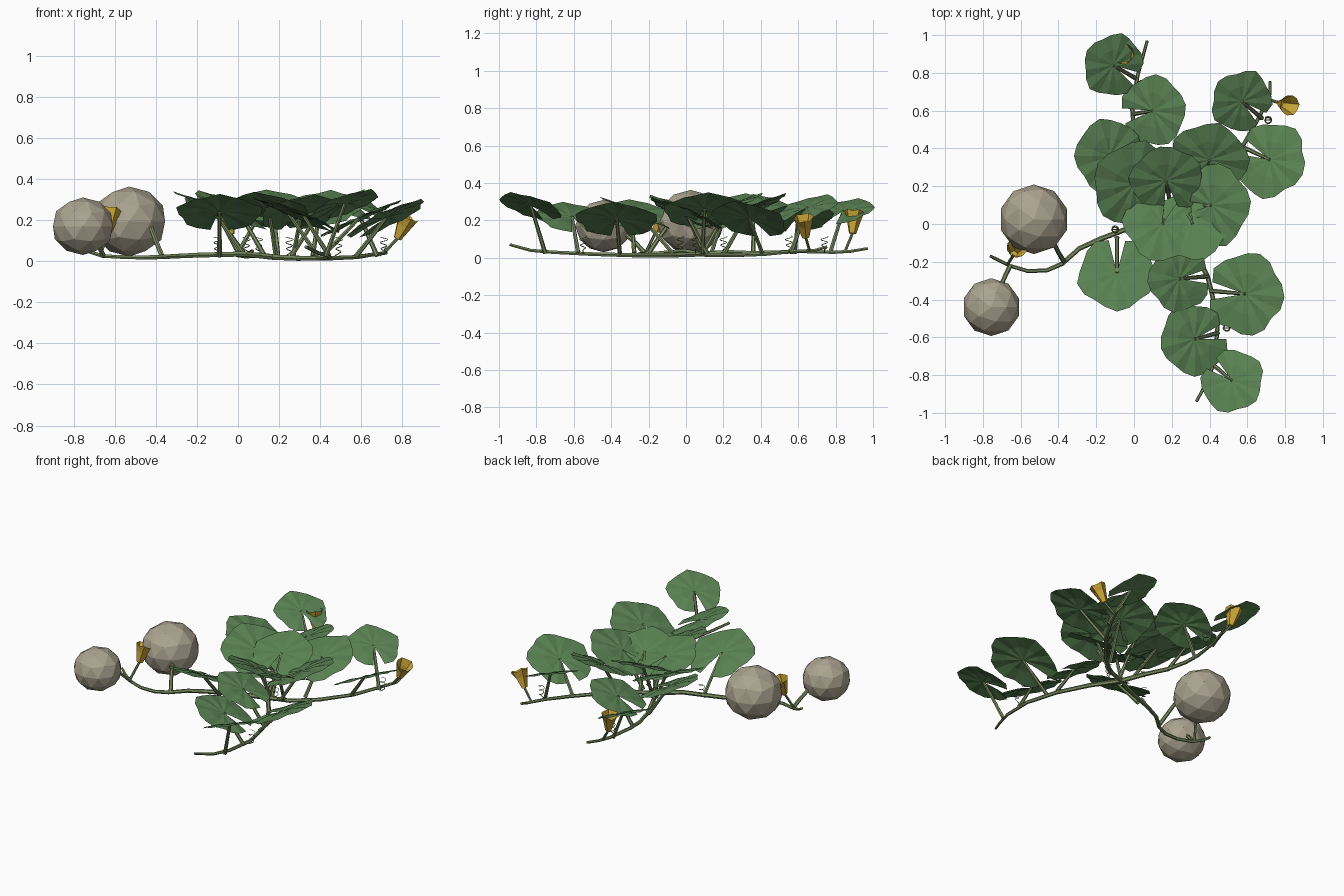
import bpy, bmesh, math, random
from mathutils import Vector, Matrix

if "Cube" in bpy.data.objects:
    bpy.data.objects.remove(bpy.data.objects["Cube"])

random.seed(4)


def mat(name, col):
    m = bpy.data.materials.new(name)
    m.diffuse_color = (*col, 1)
    m.use_nodes = True
    m.node_tree.nodes["Principled BSDF"].inputs["Base Color"].default_value = m.diffuse_color
    return m


GREEN = mat("leaf_green", (0.10, 0.22, 0.085))
STEM = mat("stem_green", (0.20, 0.27, 0.12))
TAN = mat("fruit_tan", (0.41, 0.37, 0.28))
GOLD = mat("flower_gold", (0.62, 0.40, 0.04))


def finish(bm, name, m):
    bmesh.ops.recalc_face_normals(bm, faces=bm.faces)
    me = bpy.data.meshes.new(name)
    bm.to_mesh(me)
    bm.free()
    me.materials.append(m)
    ob = bpy.data.objects.new(name, me)
    bpy.context.collection.objects.link(ob)
    return ob


def tube(name, pts, r0, r1, sides=6, m=STEM):
    """Tapered tube along a path, with closed ends."""
    pts = [Vector(p) for p in pts]
    bm = bmesh.new()
    rings = []
    n = len(pts)
    for i, p in enumerate(pts):
        t = (pts[min(i + 1, n - 1)] - pts[max(i - 1, 0)]).normalized()
        ref = Vector((0, 0, 1)) if abs(t.z) < 0.9 else Vector((1, 0, 0))
        u = t.cross(ref).normalized()
        v = u.cross(t)
        r = r0 + (r1 - r0) * i / (n - 1)
        rings.append([bm.verts.new(p + r * (u * math.cos(a) + v * math.sin(a)))
                      for a in (2 * math.pi * k / sides for k in range(sides))])
    for a, b in zip(rings, rings[1:]):
        for k in range(sides):
            j = (k + 1) % sides
            bm.faces.new((a[k], a[j], b[j], b[k]))
    bm.faces.new(rings[0])
    bm.faces.new(rings[-1])
    return finish(bm, name, m)


def leaf(name, x, y, z, R, ang, reach, tilt=24):
    """Round notched blade, tip raised outward, on a slanting stalk."""
    bm = bmesh.new()
    segs, gap = 18, math.radians(13)
    centre = bm.verts.new((0, 0, 0))
    rings = []
    for f in (0.5, 1.0):
        ring = []
        for i in range(segs + 1):
            a = -math.pi + gap + (2 * math.pi - 2 * gap) * i / segs
            r = R * f * (1 + 0.06 * math.cos(5 * a) * f + random.uniform(-0.02, 0.02))
            ridge = R * 0.016 * (1 if i % 2 else -1)
            ring.append(bm.verts.new((r * math.cos(a), r * math.sin(a),
                                      ridge + R * (0.10 * f - 0.13 * f * f))))
        rings.append(ring)
    a, b = rings
    for i in range(segs):
        bm.faces.new((centre, a[i], a[i + 1]))
        bm.faces.new((a[i], b[i], b[i + 1], a[i + 1]))
    th = math.radians(ang)
    bm.transform(Matrix.Translation((x, y, z)) @ Matrix.Rotation(th, 4, 'Z')
                 @ Matrix.Rotation(-math.radians(tilt), 4, 'Y'))
    finish(bm, name, GREEN)
    bx, by = x - reach * math.cos(th), y - reach * math.sin(th)
    tube(name + "_stalk", [(bx, by, 0.025),
                           ((bx + x) / 2, (by + y) / 2, z * 0.55),
                           (x, y, z)], 0.012, 0.009)


# Creeping vines spreading from one hub
H = (0.17, 0.08, 0.02)
tube("vine_back", [H, (0.1, 0.22, 0.03), (0.04, 0.36, 0.025), (0, 0.5, 0.03),
                   (-0.01, 0.61, 0.035), (0.02, 0.79, 0.03), (0.045, 0.88, 0.035),
                   (0.07, 0.97, 0.05)], 0.015, 0.008)
tube("vine_right", [H, (0.3, 0.13, 0.015), (0.44, 0.25, 0.014), (0.58, 0.42, 0.02),
                    (0.67, 0.58, 0.035), (0.72, 0.69, 0.04), (0.72, 0.755, 0.06)], 0.014, 0.008)
tube("vine_front", [H, (0.29, -0.08, 0.014), (0.39, -0.28, 0.014), (0.445, -0.5, 0.02),
                    (0.43, -0.71, 0.03), (0.39, -0.83, 0.04), (0.33, -0.94, 0.07)], 0.015, 0.008)
tube("vine_left", [H, (0.03, 0, 0.035), (-0.18, -0.08, 0.03), (-0.29, -0.13, 0.025),
                   (-0.38, -0.21, 0.02), (-0.46, -0.245, 0.018), (-0.56, -0.25, 0.02),
                   (-0.66, -0.22, 0.025), (-0.72, -0.19, 0.045), (-0.76, -0.17, 0.07)],
     0.015, 0.008)

# Leaves: x, y, z, radius, pointing angle, stalk reach
LEAVES = [
    (-0.11, 0.84, 0.25, 0.165, 150, 0.14), (0.10, 0.60, 0.22, 0.185, 10, 0.11),
    (-0.13, 0.36, 0.26, 0.195, 180, 0.16), (0.00, 0.21, 0.25, 0.225, 150, 0.15),
    (0.40, 0.34, 0.26, 0.205, 75, 0.14), (0.57, 0.65, 0.27, 0.165, 140, 0.14),
    (0.72, 0.34, 0.21, 0.20, -25, 0.16, 27), (0.41, 0.10, 0.26, 0.215, 5, 0.15),
    (0.15, 0.0, 0.25, 0.205, 250, 0.10), (0.31, 0.0, 0.24, 0.20, 290, 0.12),
    (0.17, 0.23, 0.27, 0.19, 100, 0.14), (-0.09, -0.26, 0.24, 0.205, 270, 0.19),
    (0.24, -0.29, 0.24, 0.175, 185, 0.15), (0.59, -0.37, 0.21, 0.215, -5, 0.18),
    (0.32, -0.61, 0.22, 0.19, 195, 0.13), (0.52, -0.83, 0.28, 0.17, 320, 0.12),
]
for i, L in enumerate(LEAVES):
    leaf(f"leaf_{i + 1:02d}", *L)


# Faceted round fruits with thick stalks
def fruit(name, x, y, z, r, h, stalk):
    bm = bmesh.new()
    bmesh.ops.create_icosphere(bm, subdivisions=2, radius=1)
    bm.transform(Matrix.Translation((x, y, z)) @ Matrix.Diagonal((r, r, h, 1)))
    finish(bm, name, TAN)
    tube(name + "_stalk", stalk, 0.013, 0.011)


fruit("large_fruit", -0.53, 0.025, 0.193, 0.184, 0.17,
      [(-0.37, -0.2, 0.025), (-0.40, -0.15, 0.1), (-0.43, -0.09, 0.18)])
fruit("small_fruit", -0.755, -0.44, 0.17, 0.153, 0.14,
      [(-0.655, -0.22, 0.025), (-0.68, -0.27, 0.08), (-0.71, -0.34, 0.14)])


# Five-sided funnel flowers
def flower(name, base, mid, top):
    base, mid, top = Vector(base), Vector(mid), Vector(top)
    tube(name + "_stalk", [base, mid.lerp(base, 0.4), mid], 0.008, 0.008)
    axis = top - mid
    bm = bmesh.new()
    rings = []
    for t, r in ((0, 0.02), (0.6, 0.04), (0.95, 0.055)):
        rings.append([bm.verts.new((r * math.cos(k * math.tau / 10), r * math.sin(k * math.tau / 10),
                                    axis.length * (t + (0.08 if t > 0.9 and k % 2 == 0 else 0))))
                      if t > 0.9 or k % 2 == 0 else None for k in range(10)])
    a, b, c = rings
    bm.faces.new([v for v in a if v])
    for k in range(0, 10, 2):
        j = (k + 2) % 10
        bm.faces.new((a[k], a[j], b[j], b[k]))
        bm.faces.new((b[k], b[j], c[j], c[k + 1], c[k]))
    bm.transform(Matrix.Translation(mid) @ axis.to_track_quat('Z', 'Y').to_matrix().to_4x4())
    finish(bm, name, GOLD)


flower("flower_right", (0.71, 0.66, 0.04), (0.775, 0.64, 0.11), (0.825, 0.628, 0.215))
flower("flower_back", (0.035, 0.85, 0.035), (-0.035, 0.89, 0.13), (-0.055, 0.90, 0.25))
flower("flower_left", (-0.67, -0.215, 0.03), (-0.635, -0.16, 0.14), (-0.62, -0.125, 0.25))

# Thin curled tendrils
for i, (x, y) in enumerate([(0.69, 0.55), (0.47, -0.55), (-0.12, -0.03), (0.08, 0.2),
                            (0.23, 0.05), (0.02, 0.74)]):
    pts = [(x, y, 0.025)]
    for k in range(25):
        a = k * math.tau / 10
        r = 0.012 + 0.0004 * k
        pts.append((x + 0.02 + r * math.cos(a), y + r * math.sin(a), 0.045 + 0.003 * k))
    tube(f"tendril_{i + 1}", pts, 0.0025, 0.0015, 4)
